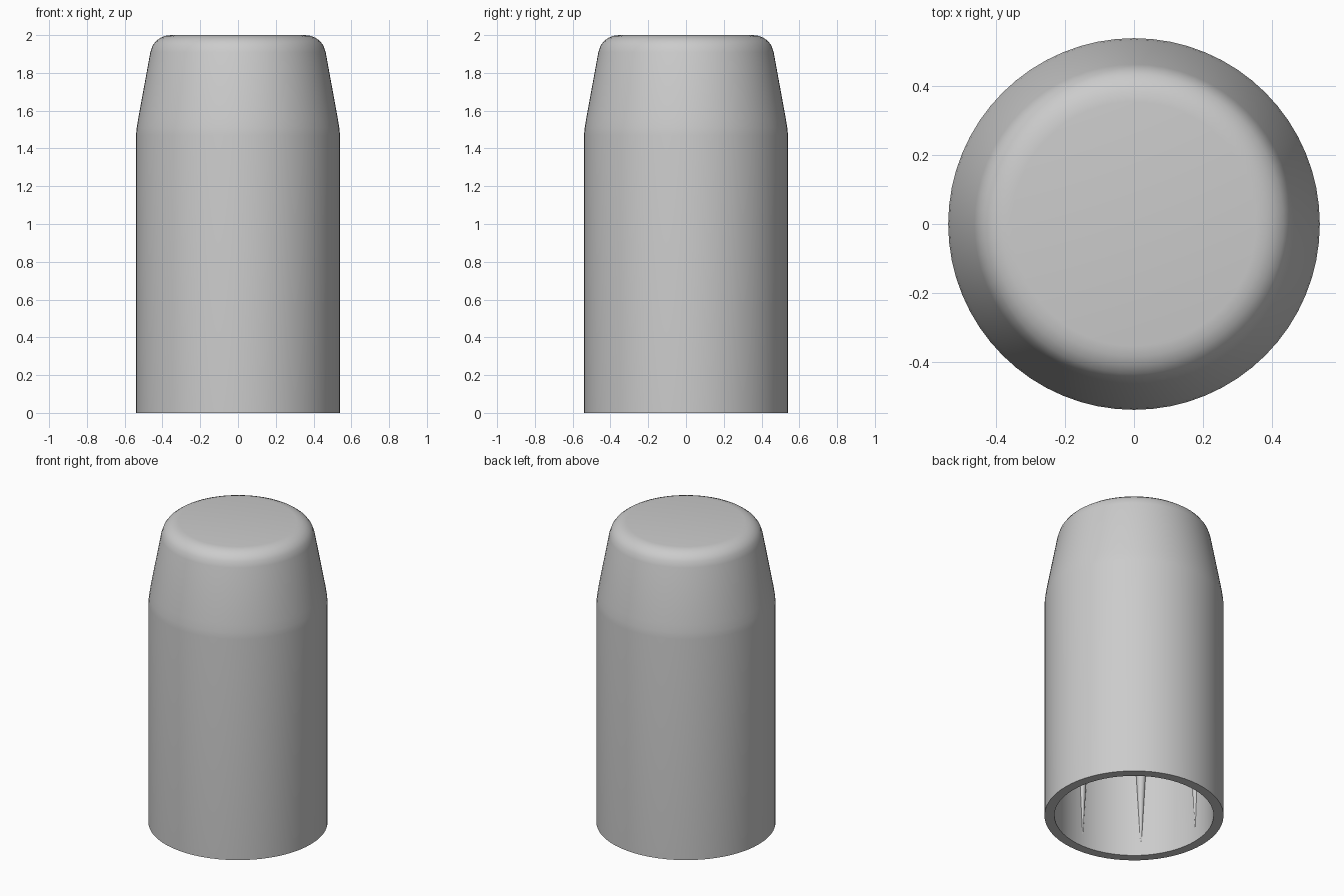
import bpy, bmesh, math
from mathutils import Matrix

if "Cube" in bpy.data.objects:
    bpy.data.objects.remove(bpy.data.objects["Cube"])

SEGMENTS = 64
WALL_RADIUS = 0.48

grey = bpy.data.materials.new("light grey")
grey.diffuse_color = (0.6, 0.6, 0.6, 1)
grey.use_nodes = True
grey.node_tree.nodes["Principled BSDF"].inputs["Base Color"].default_value = grey.diffuse_color


def finish(bm, name):
    bmesh.ops.recalc_face_normals(bm, faces=bm.faces)
    mesh = bpy.data.meshes.new(name)
    bm.to_mesh(mesh)
    bm.free()
    mesh.materials.append(grey)
    obj = bpy.data.objects.new(name, mesh)
    bpy.context.collection.objects.link(obj)
    bpy.ops.object.select_all(action='DESELECT')
    obj.select_set(True)
    bpy.context.view_layer.objects.active = obj
    bpy.ops.object.shade_smooth_by_angle(angle=math.radians(30))
    return obj


# Hollow cap: outer wall, tapered shoulder, rounded crown, then inner wall
profile = [
    (0, 2.0), (0.355, 2.0), (0.385, 1.996), (0.412, 1.985), (0.435, 1.968),
    (0.452, 1.945), (0.464, 1.91), (0.528, 1.56), (0.536, 1.51), (0.54, 1.47),
    (0.54, 0), (WALL_RADIUS, 0), (WALL_RADIUS, 1.47), (0.47, 1.53),
    (0.41, 1.87), (0.39, 1.91), (0.35, 1.94), (0, 1.94),
]
bm = bmesh.new()
verts = [bm.verts.new((r, 0, z)) for r, z in profile]
edges = [bm.edges.new(pair) for pair in zip(verts, verts[1:])]
bmesh.ops.spin(bm, geom=verts + edges, cent=(0, 0, 0), axis=(0, 0, 1),
               angle=2 * math.pi, steps=SEGMENTS)
bmesh.ops.remove_doubles(bm, verts=bm.verts, dist=0.0005)
finish(bm, "cap_shell")

# Eight slim grip ribs on the inner wall, tapering to a point near the opening
bm = bmesh.new()
for i in range(8):
    turn = Matrix.Rotation(i * math.pi / 4, 4, 'Z')
    for low, high, r1, r2 in ((0.08, 0.55, 0.004, 0.03), (0.55, 1.47, 0.03, 0.035)):
        place = Matrix.Translation((WALL_RADIUS + 0.004, 0, (low + high) / 2))
        bmesh.ops.create_cone(bm, cap_ends=True, segments=12, radius1=r1, radius2=r2,
                              depth=high - low, matrix=turn @ place)
finish(bm, "inner_ribs")
